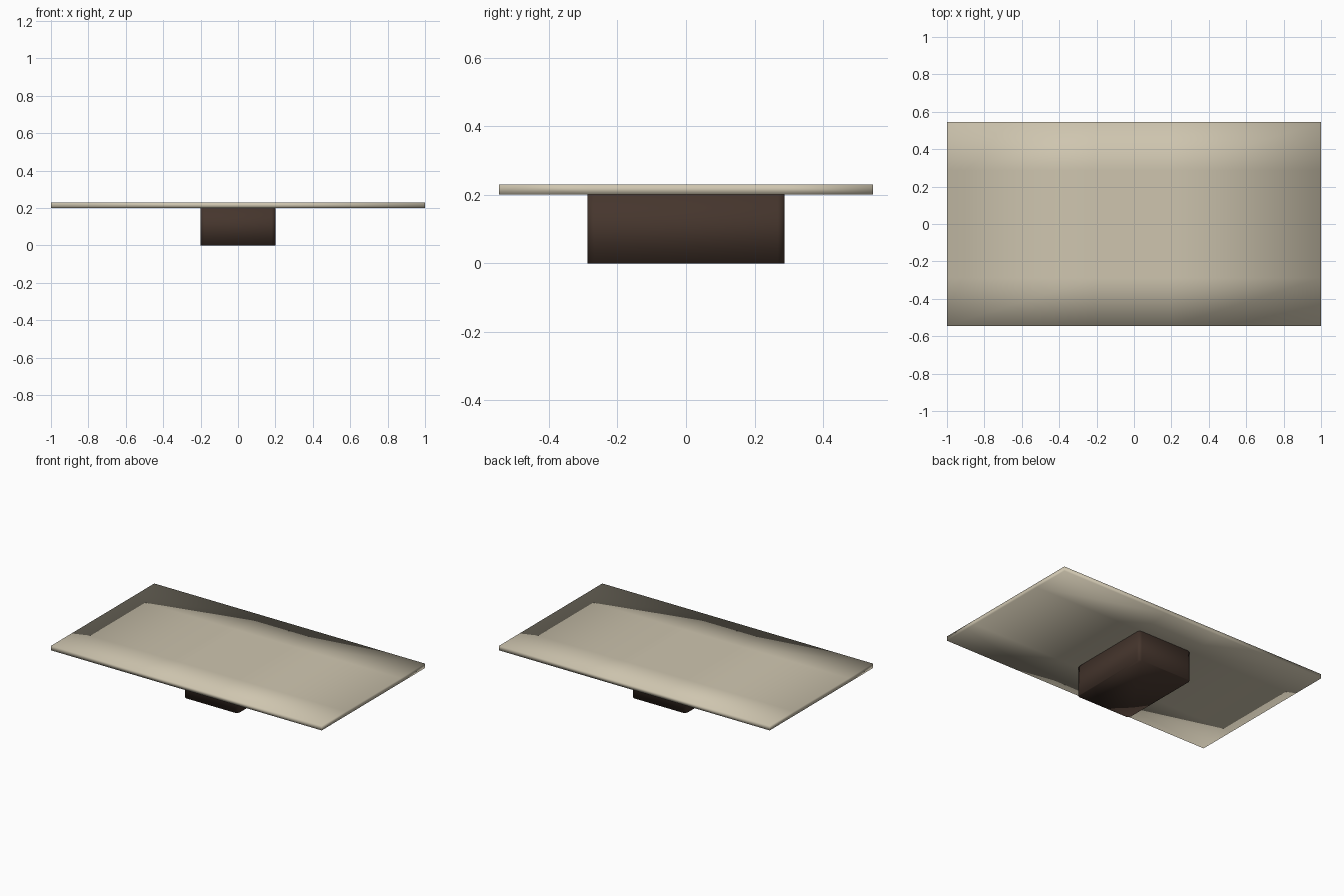
import bpy, bmesh
from mathutils import Vector

if "Cube" in bpy.data.objects:
    bpy.data.objects.remove(bpy.data.objects["Cube"])


def material(name, rgb):
    m = bpy.data.materials.new(name)
    m.diffuse_color = (*rgb, 1)
    m.use_nodes = True
    m.node_tree.nodes["Principled BSDF"].inputs["Base Color"].default_value = m.diffuse_color
    return m


def box(name, size, centre, mat, cuts=(), bevel=0):
    """Smooth-shaded box, optionally cut by planes and with rounded upright edges."""
    bm = bmesh.new()
    bmesh.ops.create_cube(bm, size=1)
    bmesh.ops.scale(bm, vec=size, verts=bm.verts)
    bmesh.ops.translate(bm, vec=centre, verts=bm.verts)
    for co, no in cuts:
        bmesh.ops.bisect_plane(bm, geom=bm.verts[:] + bm.edges[:] + bm.faces[:],
                               plane_co=co, plane_no=no)
    if bevel:
        upright = [e for e in bm.edges
                   if abs(e.verts[0].co.z - e.verts[1].co.z) > 0.01]
        bmesh.ops.bevel(bm, geom=upright, offset=bevel, segments=2,
                        profile=0.5, affect='EDGES')
    for f in bm.faces:
        f.smooth = True
    mesh = bpy.data.meshes.new(name)
    bm.to_mesh(mesh)
    bm.free()
    mesh.materials.append(mat)
    ob = bpy.data.objects.new(name, mesh)
    bpy.context.collection.objects.link(ob)
    return ob


cream = material("cream_stone", (0.62, 0.56, 0.43))
brown = material("dark_wood", (0.06, 0.036, 0.026))

# Thin top, cut into a 3 x 3 grid around the pedestal
grid = [(Vector((s * 0.2, 0, 0)), Vector((1, 0, 0))) for s in (-1, 1)]
grid += [(Vector((0, s * 0.288, 0)), Vector((0, 1, 0))) for s in (-1, 1)]
box("table_top", (2, 1.09, 0.03), (0, 0, 0.215), cream, cuts=grid)

# Central pedestal
box("pedestal", (0.4, 0.576, 0.2), (0, 0, 0.1), brown, bevel=0.02)
